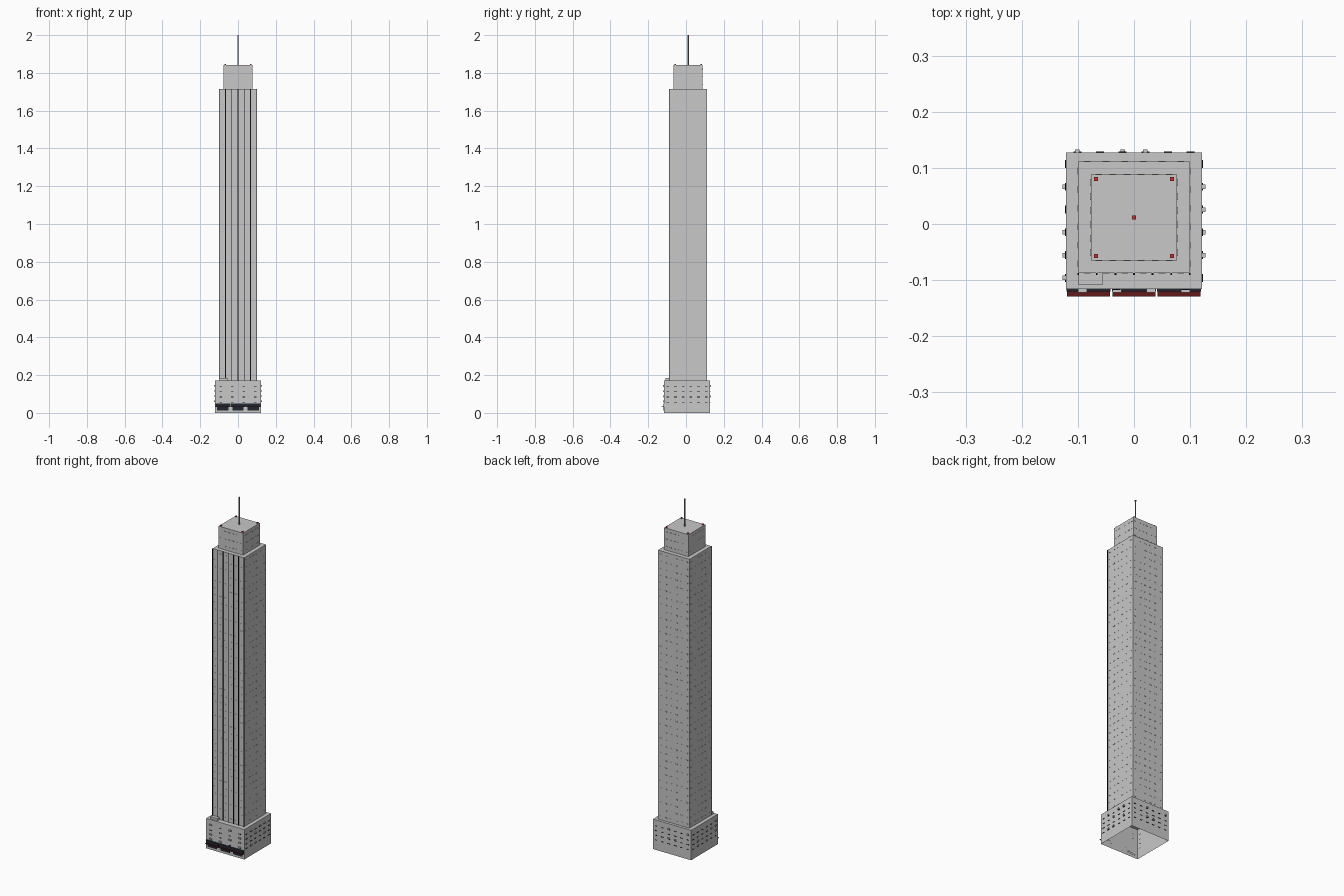
import bpy, bmesh, random
from mathutils import Matrix, Vector

random.seed(4)
cube = bpy.data.objects.get("Cube")
if cube:
    bpy.data.objects.remove(cube)


def material(name, r, g, b):
    m = bpy.data.materials.new(name)
    m.diffuse_color = (r, g, b, 1)
    m.use_nodes = True
    m.node_tree.nodes["Principled BSDF"].inputs["Base Color"].default_value = (r, g, b, 1)
    return m


STONE = material("light_stone", 0.58, 0.58, 0.58)
BLACK = material("black_trim", 0.006, 0.006, 0.008)
SLATE = material("dark_slate", 0.015, 0.02, 0.03)
MAROON = material("awning_red", 0.12, 0.01, 0.012)
RED = material("beacon_red", 0.6, 0.03, 0.03)
METAL = material("mast_grey", 0.25, 0.28, 0.33)


def boxes(name, mat, items, open_bottom=False):
    """One object from many boxes, each given as (low corner, high corner)."""
    bm = bmesh.new()
    for lo, hi in items:
        lo, hi = Vector(lo), Vector(hi)
        mx = Matrix.Translation((lo + hi) / 2) @ Matrix.Diagonal((*(hi - lo), 1))
        bmesh.ops.create_cube(bm, size=1, matrix=mx)
    if open_bottom:
        bm.normal_update()
        down = [f for f in bm.faces if f.normal.z < -0.9]
        bmesh.ops.delete(bm, geom=down, context='FACES')
    me = bpy.data.meshes.new(name)
    bm.to_mesh(me)
    bm.free()
    me.materials.append(mat)
    ob = bpy.data.objects.new(name, me)
    bpy.context.collection.objects.link(ob)
    return ob


# Footprints: half width, front y, back y, bottom z, top z
BASE = (0.121, -0.116, 0.127, 0.0, 0.172)
TOWER = (0.1, -0.0875, 0.111, 0.172, 1.716)
CROWN = (0.077, -0.065, 0.088, 1.716, 1.842)


def block(name, fp, **kw):
    w, f, b, z0, z1 = fp
    return boxes(name, STONE, [((-w, f, z0), (w, b, z1))], **kw)


def on_wall(fp, side, t, z, width, height, depth):
    """Box standing out from one wall; t is the position along that wall."""
    w, f, b = fp[:3]
    h, z0, z1 = width / 2, z - height / 2, z + height / 2
    if side == "front":
        return (t - h, f - depth, z0), (t + h, f, z1)
    if side == "back":
        return (t - h, b, z0), (t + h, b + depth, z1)
    if side == "left":
        return (w, t - h, z0), (w + depth, t + h, z1)
    return (-w - depth, t - h, z0), (-w, t + h, z1)


def columns(fp, side, count, margin):
    if side in ("front", "back"):
        a, b = -fp[0], fp[0]
    else:
        a, b = fp[1], fp[2]
    a, b = a + margin, b - margin
    return [a + (b - a) * i / (count - 1) for i in range(count)]


SIDES = ("front", "back", "left", "right")

# Main masses
block("base_block", BASE, open_bottom=True)
block("tower_shaft", TOWER)
block("crown_block", CROWN)
boxes("roof_hut", STONE, [((-0.1, -0.108, 0.172), (-0.055, -0.0875, 0.185))])

# Base window sills and scattered air conditioners
sills, coolers = [], []
for side in SIDES:
    front = side == "front"
    for t in columns(BASE, side, 4 if front else 6, 0.029 if front else 0.02):
        for z in (0.065, 0.092, 0.119, 0.146):
            sills.append(on_wall(BASE, side, t, z - 0.008, 0.014, 0.003, 0.002))
            if random.random() < 0.3:
                size = 0.016 if front else 0.008
                coolers.append(on_wall(BASE, side, t, z - 0.003, size, 0.007, 0.006))
boxes("base_window_sills", BLACK, sills)
boxes("air_conditioners", STONE, coolers)

# Shallow window ledges on the shaft and crown
ledges = []
for fp, floors, margin in ((TOWER, 38, 0.0167), (CROWN, 3, 0.014)):
    step = (fp[4] - fp[3]) / floors
    for side in SIDES:
        for t in columns(fp, side, 6, margin):
            for i in range(floors):
                z = fp[3] + step * (i + 0.5)
                ledges.append(on_wall(fp, side, t, z, 0.012, 0.004, 0.001))
boxes("window_ledges", STONE, ledges)

# Seven dark ribs up the front
boxes("front_ribs", BLACK,
      [on_wall(TOWER, "front", t, 0.944, 0.0032, 1.544, 0.003)
       for t in columns(TOWER, "front", 7, 0.0005)])

# Three shops: sign, awning and glass
shops = (-0.081, 0, 0.08)
boxes("shop_signs", SLATE, [on_wall(BASE, "front", x, 0.042, 0.078, 0.018, 0.004) for x in shops])
boxes("shop_awnings", MAROON, [on_wall(BASE, "front", x, 0.0315, 0.077, 0.003, 0.013) for x in shops])
boxes("shop_windows", SLATE, [on_wall(BASE, "front", x, 0.0215, 0.06, 0.017, 0.002) for x in shops])

# Mast and warning beacons
bpy.ops.mesh.primitive_cylinder_add(vertices=8, radius=0.0035, depth=0.152,
                                    location=(0, 0.0117, 1.918))
mast = bpy.context.object
mast.name = "roof_mast"
mast.data.materials.append(METAL)
spots = [(x, y, 1.842) for x in (-0.068, 0.068) for y in (-0.057, 0.08)]
spots.append((0, 0.0117, 1.994))
boxes("warning_beacons", RED,
      [((x - 0.0035, y - 0.0035, z), (x + 0.0035, y + 0.0035, z + 0.006)) for x, y, z in spots])
